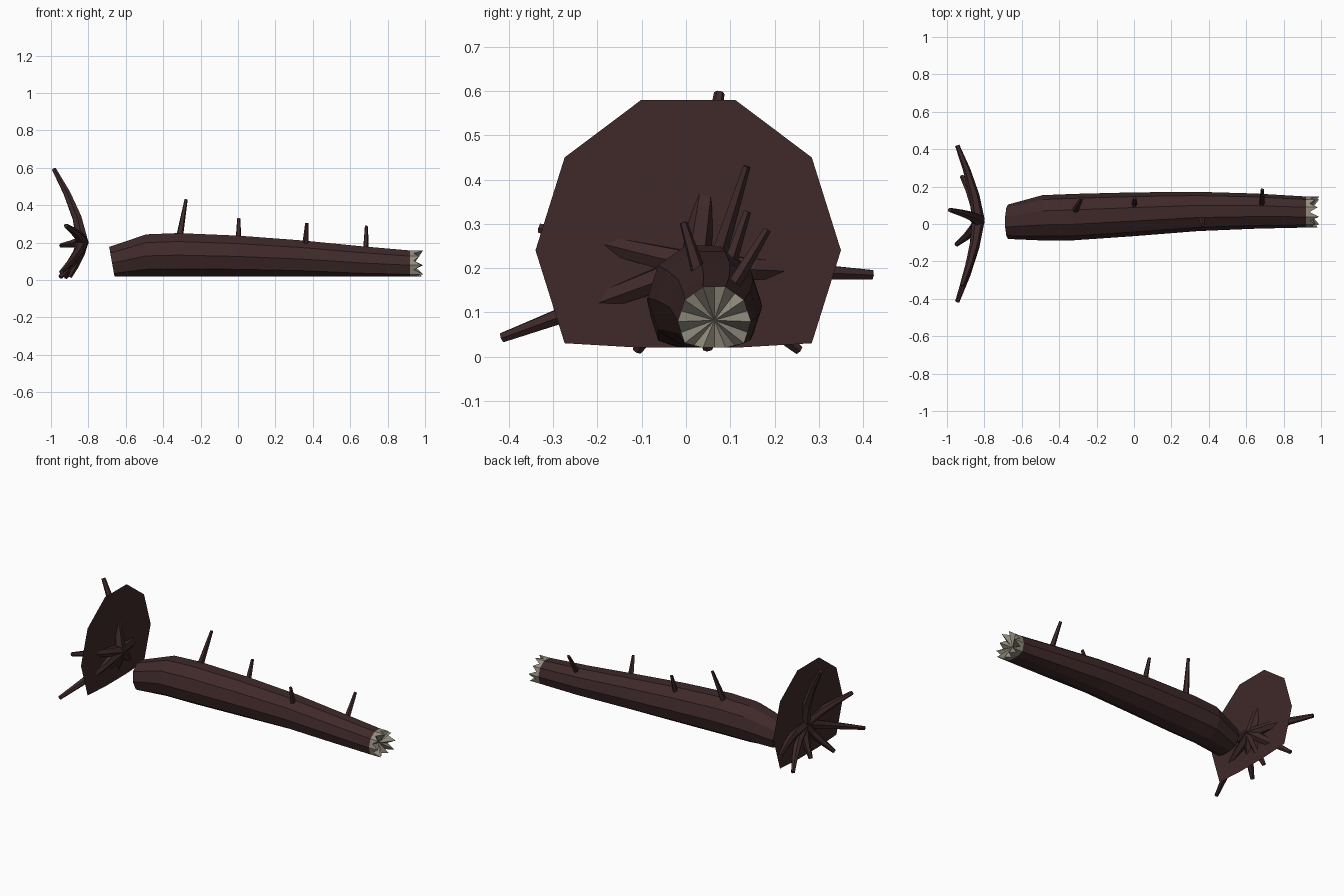
import bpy, bmesh, math
from mathutils import Vector

if "Cube" in bpy.data.objects:
    bpy.data.objects.remove(bpy.data.objects["Cube"])


def material(name, rgb):
    m = bpy.data.materials.new(name)
    m.diffuse_color = (*rgb, 1)
    m.use_nodes = True
    m.node_tree.nodes["Principled BSDF"].inputs["Base Color"].default_value = m.diffuse_color
    return m


BARK = material("dark bark", (0.050, 0.022, 0.023))
WOOD = material("pale broken wood", (0.29, 0.265, 0.21))


def finish(name, bm, mat):
    bmesh.ops.recalc_face_normals(bm, faces=bm.faces)
    me = bpy.data.meshes.new(name)
    bm.to_mesh(me)
    bm.free()
    me.materials.append(mat)
    ob = bpy.data.objects.new(name, me)
    bpy.context.collection.objects.link(ob)
    return ob


def bridge(bm, a, b):
    n = len(a)
    for i in range(n):
        bm.faces.new((a[i], a[(i + 1) % n], b[(i + 1) % n], b[i]))


def tube(name, path, radii, sides, floor=0.0):
    """Tapered limb along a path, flattened where it meets the ground."""
    bm = bmesh.new()
    pts = [Vector(p) for p in path]
    rings = []
    for i, (p, r) in enumerate(zip(pts, radii)):
        d = (pts[min(i + 1, len(pts) - 1)] - pts[max(i - 1, 0)]).normalized()
        u = d.cross(Vector((0.9, 0.1, 0.43))).normalized()
        v = d.cross(u)
        ring = []
        for k in range(sides):
            a = math.tau * k / sides
            q = p + (u * math.cos(a) + v * math.sin(a)) * r
            q.z = max(q.z, floor)
            ring.append(bm.verts.new(q))
        rings.append(ring)
    for a, b in zip(rings, rings[1:]):
        bridge(bm, a, b)
    bm.faces.new(rings[0])
    bm.faces.new(rings[-1])
    return finish(name, bm, BARK)


# Trunk: ten-sided sections (x, centre y, top z, radius), resting flat on the ground
SECTIONS = [(-0.675, 0.012, 0.182, 0.092), (-0.49, 0.033, 0.25, 0.121),
            (-0.32, 0.037, 0.257, 0.124), (0.0, 0.052, 0.243, 0.117),
            (0.34, 0.067, 0.217, 0.105), (0.65, 0.069, 0.186, 0.094),
            (0.92, 0.064, 0.162, 0.083)]
SIDES = 10


def section_point(x, cy, top, r, k, n):
    a = math.tau * k / n
    z = top - r + r * math.sin(a)
    return Vector((x, cy + r * math.cos(a), max(z, 0.02)))


bm = bmesh.new()
rings = []
for i, (x, cy, top, r) in enumerate(SECTIONS):
    ring = []
    for k in range(SIDES):
        p = section_point(x, cy, top, r, k, SIDES)
        if i == 0:                       # tilted root-side end
            p.x -= (p.z - 0.10) * 0.18
        ring.append(bm.verts.new(p))
    rings.append(ring)
for a, b in zip(rings, rings[1:]):
    bridge(bm, a, b)
bm.faces.new(rings[0])
finish("trunk", bm, BARK)

# Broken end: jagged crown of splinters fanned around the core
bm = bmesh.new()
x, cy, top, r = SECTIONS[-1]
N = 2 * SIDES
base, jag = [], []
for k in range(N):
    p = section_point(x, cy, top, r, k, N)
    if k % 2:                            # stay on the ten-sided outline
        p = (section_point(x, cy, top, r, k - 1, N)
             + section_point(x, cy, top, r, k + 1, N)) / 2
    base.append(bm.verts.new(p))
    tip = (0.99, 0.97, 0.982)[(k // 2) % 3] if k % 2 == 0 else 0.94
    jag.append(bm.verts.new((tip, p.y, p.z)))
bridge(bm, base, jag)
core = bm.verts.new((0.935, cy, 0.082))
for k in range(N):
    bm.faces.new((jag[k], jag[(k + 1) % N], core))
finish("broken_end", bm, WOOD)

# Branch stubs: base, tip, base radius
STUBS = [((-0.315, 0.07, 0.22), (-0.278, 0.137, 0.43), 0.02),
         ((0.002, 0.095, 0.20), (0.004, 0.138, 0.328), 0.017),
         ((0.36, 0.035, 0.17), (0.368, -0.006, 0.303), 0.019),
         ((0.683, 0.10, 0.15), (0.686, 0.184, 0.287), 0.017)]
for i, (a, b, r) in enumerate(STUBS):
    tube(f"branch_stub_{i + 1}", [a, b], [r, 0.009], 5)

# Root plate: thin upright disc, cut off at the ground
bm = bmesh.new()
bm.faces.new([bm.verts.new((-0.85, 0.005 + 0.345 * math.cos(math.tau * k / 10),
                            max(0.02, 0.24 + 0.357 * math.sin(math.tau * k / 10))))
              for k in range(10)])
finish("root_plate", bm, BARK)

# Roots: bow outwards and backwards from the hub to each tip
HUB = Vector((-0.832, 0.02, 0.205))
TIPS = [(-0.985, 0.075, 0.595), (-0.945, 0.42, 0.185), (-0.92, 0.255, 0.015),
        (-0.90, 0.05, 0.017), (-0.95, -0.11, 0.015), (-0.945, -0.415, 0.043),
        (-0.92, -0.33, 0.29)]
for i, t in enumerate(TIPS):
    t = Vector(t)
    path = []
    for s in (0, 0.33, 0.67, 1):
        p = HUB.lerp(t, s)
        p.x = HUB.x + (t.x - HUB.x) * s ** 1.5
        path.append(p)
    tube(f"root_{i + 1}", path, [0.034, 0.027, 0.02, 0.012], 6, 0.003)
